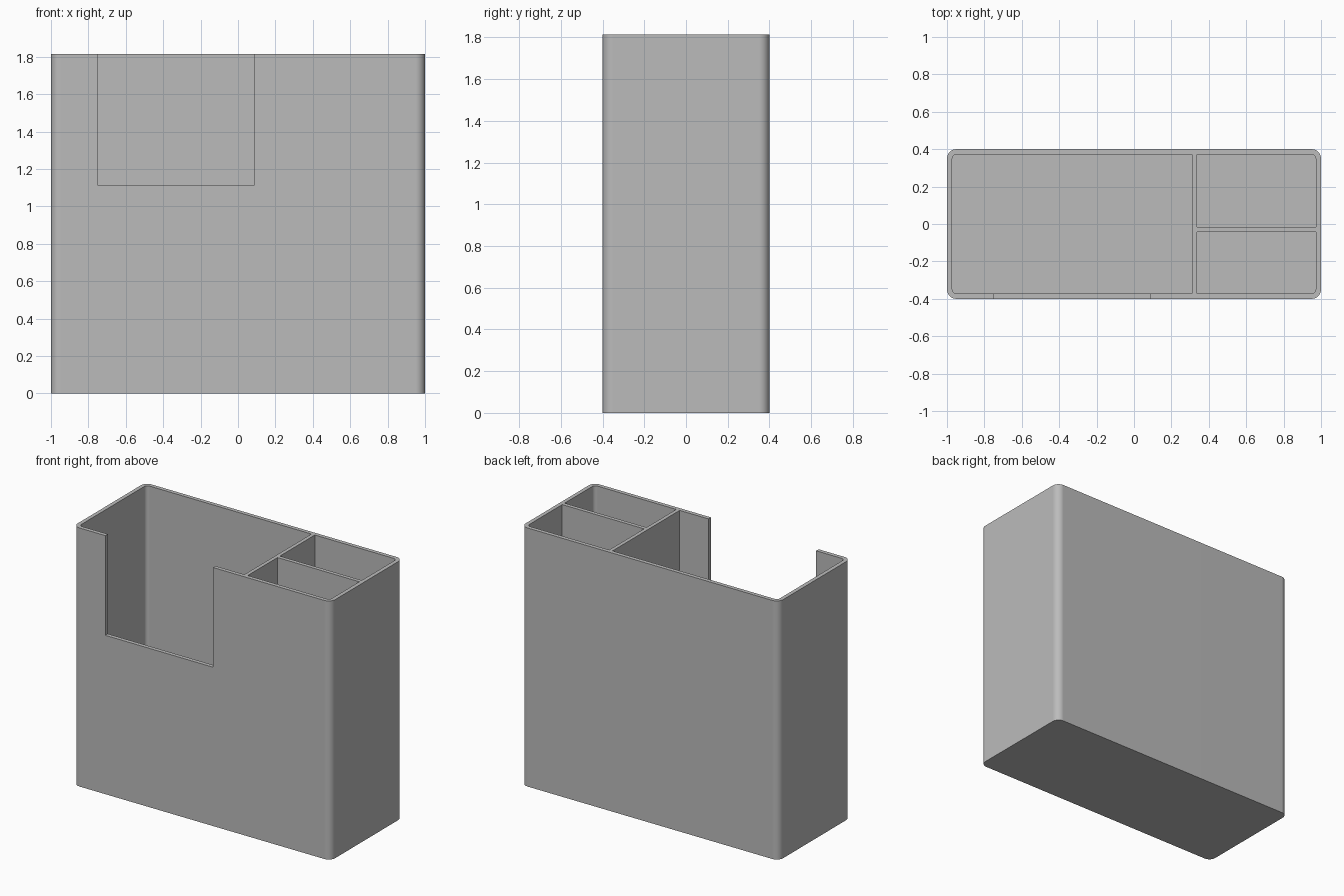
import bpy, bmesh, math

if "Cube" in bpy.data.objects:
    bpy.data.objects.remove(bpy.data.objects["Cube"])

HEIGHT = 1.815
WALL = 0.028
FLOOR = 0.03
TOP = HEIGHT + 0.1      # cutters reach above the rim

grey = bpy.data.materials.new("plain grey")
grey.diffuse_color = (0.5, 0.5, 0.5, 1)
grey.use_nodes = True
grey.node_tree.nodes["Principled BSDF"].inputs["Base Color"].default_value = grey.diffuse_color


def rounded_prism(name, x0, x1, y0, y1, z0, z1, radii, steps=8):
    """Upright prism; radii are for corners (x0,y0), (x1,y0), (x1,y1), (x0,y1)."""
    bm = bmesh.new()
    corners = [(x0, y0, 1, 1), (x1, y0, -1, 1), (x1, y1, -1, -1), (x0, y1, 1, -1)]
    ring = []
    for i, ((x, y, sx, sy), r) in enumerate(zip(corners, radii)):
        if r == 0:
            ring.append(bm.verts.new((x, y, z0)))
            continue
        for k in range(steps + 1):
            a = math.pi + (i + k / steps) * math.pi / 2
            ring.append(bm.verts.new((x + sx * r + r * math.cos(a),
                                      y + sy * r + r * math.sin(a), z0)))
    base = bm.faces.new(ring)
    up = bmesh.ops.extrude_face_region(bm, geom=[base], use_keep_orig=True)
    bmesh.ops.translate(bm, vec=(0, 0, z1 - z0),
                        verts=[g for g in up["geom"] if isinstance(g, bmesh.types.BMVert)])
    bmesh.ops.recalc_face_normals(bm, faces=bm.faces[:])
    mesh = bpy.data.meshes.new(name)
    bm.to_mesh(mesh)
    bm.free()
    mesh.materials.append(grey)
    obj = bpy.data.objects.new(name, mesh)
    bpy.context.collection.objects.link(obj)
    return obj


# Outer body with rounded upright corners
body = rounded_prism("organizer_body", -1, 1, -0.4, 0.4, 0, HEIGHT, [0.05] * 4)

# Compartments: rounded only where they meet the outer corners
xi, yi, ri = 1 - WALL, 0.4 - WALL, 0.024
cutters = [
    rounded_prism("large_compartment_cutter", -xi, 0.31, -yi, yi, FLOOR, TOP, [ri, 0, 0, ri]),
    rounded_prism("back_compartment_cutter", 0.336, xi, -0.015, yi, FLOOR, TOP, [0, 0, ri, 0]),
    rounded_prism("front_compartment_cutter", 0.336, xi, -yi, -0.042, FLOOR, TOP, [0, ri, 0, 0]),
    # Notch in the front wall
    rounded_prism("front_notch_cutter", -0.75, 0.087, -0.5, -0.3, 1.115, TOP, [0] * 4),
]

bpy.context.view_layer.objects.active = body
body.select_set(True)
for cutter in cutters:
    cut = body.modifiers.new("cut", "BOOLEAN")
    cut.operation = "DIFFERENCE"
    cut.solver = "EXACT"
    cut.object = cutter
    bpy.ops.object.modifier_apply(modifier=cut.name)
    bpy.data.objects.remove(cutter)

# Smooth corners, crisp rims, flat walls
bpy.ops.object.shade_smooth_by_angle(angle=math.radians(30))
weighted = body.modifiers.new("even_walls", "WEIGHTED_NORMAL")
weighted.keep_sharp = True
